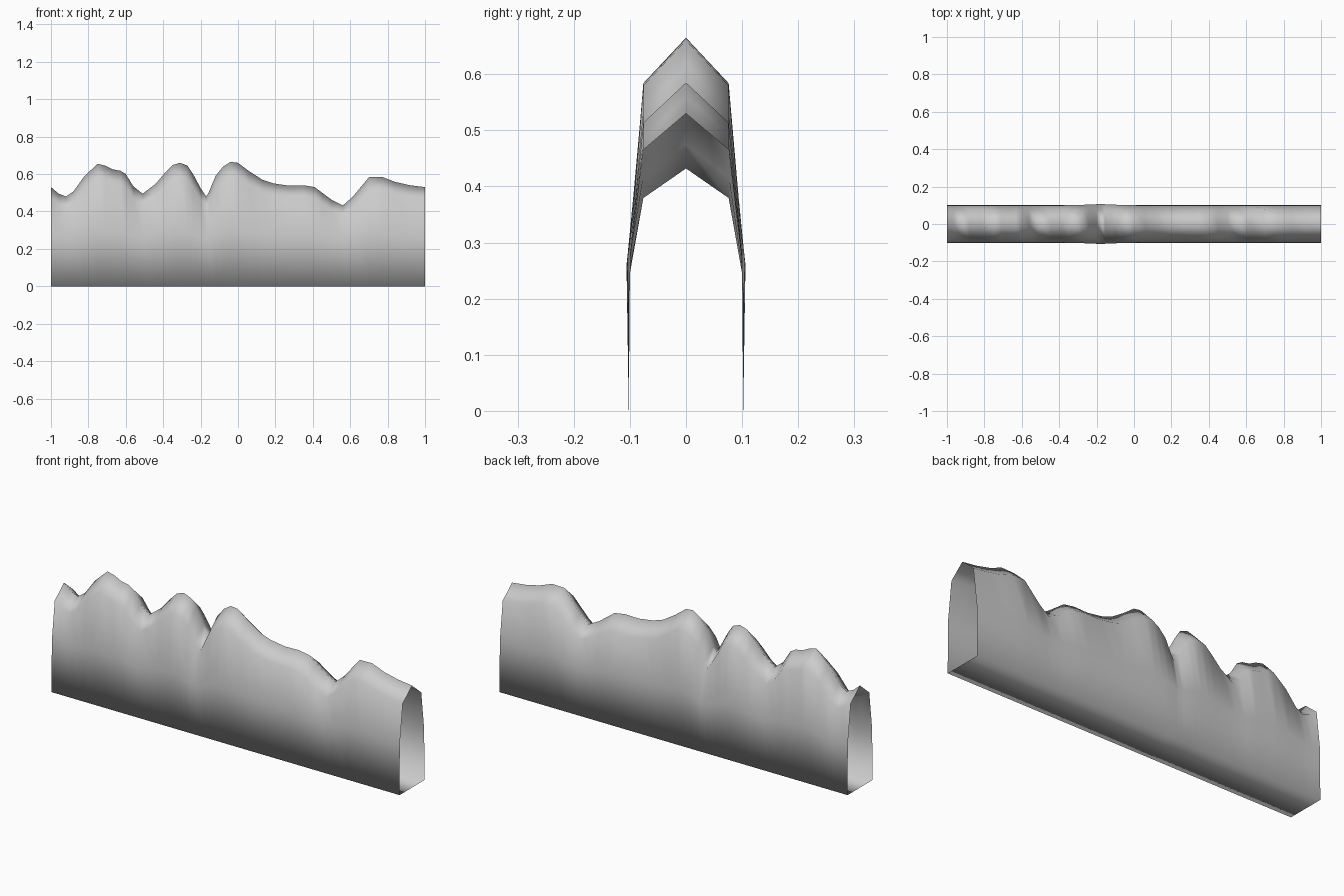
import bpy, bmesh, math

if "Cube" in bpy.data.objects:
    bpy.data.objects.remove(bpy.data.objects["Cube"])

# ridge line: x, height
ridge = [(-1, .53), (-.96, .496), (-.92, .48), (-.88, .507), (-.82, .59), (-.75, .655),
         (-.71, .645), (-.67, .625), (-.63, .618), (-.60, .60), (-.56, .535), (-.51, .495),
         (-.44, .548), (-.39, .607), (-.35, .648), (-.31, .66), (-.27, .645), (-.24, .60),
         (-.20, .525), (-.17, .48), (-.155, .505), (-.12, .59), (-.08, .64), (-.04, .665),
         (0, .66), (.06, .615), (.13, .57), (.19, .55), (.27, .538), (.35, .54),
         (.41, .53), (.45, .50), (.50, .463), (.56, .432), (.61, .475), (.70, .583),
         (.77, .585), (.84, .558), (.92, .54), (1, .53)]


def section(x, top):
    """Closed seven-point cross-section: wall, shoulder, ridge and floor."""
    mid_y = 0.1 + 0.006 * math.exp(-((x + .18) / .1) ** 2)
    mid_z = 0.245 + (top - .432) * 0.19
    half = [(0.102, 0), (mid_y, mid_z), (0.076, top * 0.878)]
    pts = half + [(0, top)] + [(-y, z) for y, z in reversed(half)]
    return [(x, y, z) for y, z in pts]


# open-ended tube skinned along the ridge
bm = bmesh.new()
rings = [[bm.verts.new(p) for p in section(x, t)] for x, t in ridge]
for a, b in zip(rings, rings[1:]):
    for i in range(7):
        j = (i + 1) % 7
        bm.faces.new((a[i], a[j], b[j], b[i]))
bmesh.ops.recalc_face_normals(bm, faces=bm.faces)
if next(f for f in bm.faces if all(v.co.z == 0 for v in f.verts)).normal.z > 0:
    bmesh.ops.reverse_faces(bm, faces=bm.faces)
for f in bm.faces:
    f.smooth = True
mesh = bpy.data.meshes.new("mountain_ridge")
bm.to_mesh(mesh)
bm.free()
obj = bpy.data.objects.new("mountain_ridge", mesh)
bpy.context.collection.objects.link(obj)
